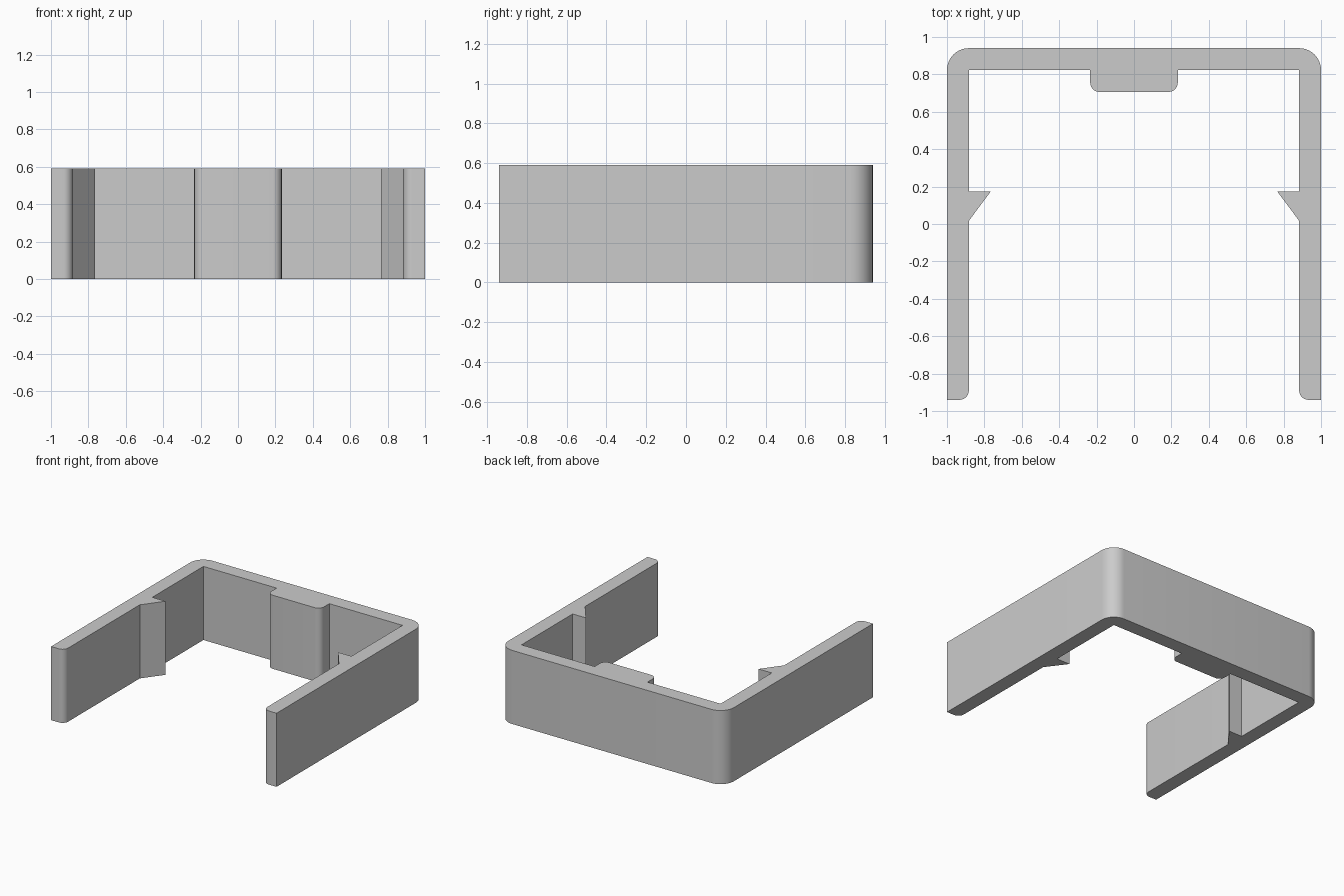
import bpy, bmesh
from math import pi, sin, cos, radians
from mathutils import Vector

if "Cube" in bpy.data.objects:
    bpy.data.objects.remove(bpy.data.objects["Cube"], do_unlink=True)

HEIGHT = 0.59
DEPTH = 0.94        # half depth
WALL = 0.117
INNER = 1 - WALL
BACK = DEPTH - WALL

grey = bpy.data.materials.new("plain grey")
grey.use_nodes = True
colour = (0.6, 0.6, 0.6, 1)
grey.diffuse_color = colour
grey.node_tree.nodes["Principled BSDF"].inputs["Base Color"].default_value = colour


def fillet(prev, corner, nxt, radius, steps=10):
    """Arc replacing a right-angled corner."""
    c = Vector(corner)
    a = (Vector(prev) - c).normalized() * radius
    b = (Vector(nxt) - c).normalized() * radius
    return [c + a * (1 - sin(t)) + b * (1 - cos(t))
            for t in (i * pi / 2 / steps for i in range(steps + 1))]


# Left half of the clip outline: x, y, corner radius
half = [
    (0.234, BACK - WALL, 0.05),      # centre pad
    (0.234, BACK, 0),
    (INNER, BACK, 0),
    (INNER, 0.175, 0),               # catch tooth
    (0.765, 0.175, 0),
    (INNER, 0.017, 0),
    (INNER, -DEPTH, 0.05),           # leg tip
    (1, -DEPTH, 0),
    (1, DEPTH, WALL),                # outer back corner
]

# Mirror the half, then round the corners
loop = half + [(-x, y, r) for x, y, r in reversed(half)]
outline = []
for i, (x, y, r) in enumerate(loop):
    if r:
        outline += fillet(loop[i - 1][:2], (x, y), loop[(i + 1) % len(loop)][:2], r)
    else:
        outline.append(Vector((x, y)))

# Extrude the outline into the clip
bm = bmesh.new()
base = bm.faces.new([bm.verts.new((p.x, p.y, 0)) for p in outline])
top = bmesh.ops.extrude_face_region(bm, geom=[base], use_keep_orig=True)["geom"]
bmesh.ops.translate(bm, vec=(0, 0, HEIGHT),
                    verts=[v for v in top if isinstance(v, bmesh.types.BMVert)])
bmesh.ops.recalc_face_normals(bm, faces=bm.faces)
mesh = bpy.data.meshes.new("bracket_clip")
bm.to_mesh(mesh)
bm.free()
mesh.materials.append(grey)

clip = bpy.data.objects.new("bracket_clip", mesh)
bpy.context.collection.objects.link(clip)
bpy.ops.object.select_all(action="DESELECT")
clip.select_set(True)
bpy.context.view_layer.objects.active = clip
bpy.ops.object.shade_smooth_by_angle(angle=radians(30))
